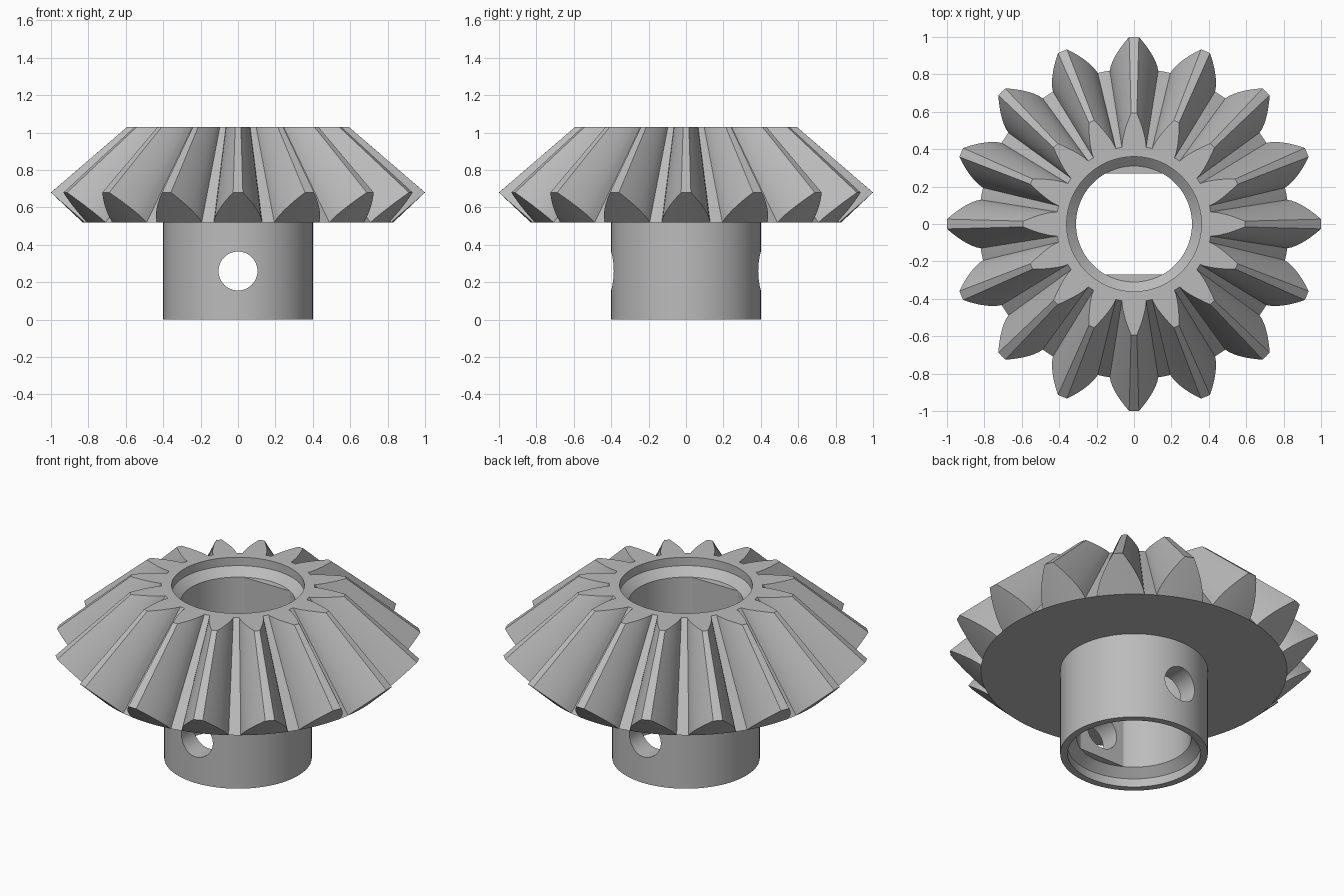
import bpy, bmesh, math

cube = bpy.data.objects.get("Cube")
if cube:
    bpy.data.objects.remove(cube, do_unlink=True)

TEETH = 16
STEPS = 7                     # segments along each tooth flank
Z_BACK, Z_TOP, APEX = 0.52, 1.03, 1.54
R_ROOT, R_TIP, Z_TIP = 0.83, 1.0, 0.68
R_HUB, R_COUNTER, R_BORE, FLAT = 0.40, 0.36, 0.31, 0.27

steel = bpy.data.materials.new("steel_grey")
steel.use_nodes = True
colour = (0.5, 0.5, 0.5, 1)
steel.diffuse_color = colour
steel.node_tree.nodes["Principled BSDF"].inputs["Base Color"].default_value = colour

# Tooth outline on the back cone: (angle, radius, height)
flank = []
for i in range(STEPS + 1):
    s = i / STEPS
    r = R_ROOT + (R_TIP - R_ROOT) * s
    z = Z_BACK + (Z_TIP - Z_BACK) * s
    flank.append(((0.13 - 0.104 * s ** 1.5) / r, r, z))
tooth = [(-a, r, z) for a, r, z in flank] + [(0, R_TIP, Z_TIP)]
tooth += flank[::-1] + [(math.pi / TEETH, R_ROOT, Z_BACK)]
outline = [(a + k * math.tau / TEETH, r, z) for k in range(TEETH) for a, r, z in tooth]


def circle(radius, z, flat=None):
    pts = []
    for a, _, _ in outline:
        x, y = radius * math.cos(a), radius * math.sin(a)
        if flat:
            y = max(-flat, min(flat, y))
        pts.append((x, y, z))
    return pts


def toward_apex(to_top):
    pts = []
    for a, r, z in outline:
        if to_top:
            r, z = r * (APEX - Z_TOP) / (APEX - z), Z_TOP
        pts.append((r * math.cos(a), r * math.sin(a), z))
    return pts


# Closed section: hub, back disc, teeth, top face, counterbores, flatted bore
LIP, SEAT = 0.05, 0.095
rings = [
    circle(R_COUNTER, 0), circle(R_HUB, 0), circle(R_HUB, Z_BACK),
    circle(R_ROOT, Z_BACK), toward_apex(False), toward_apex(True),
    circle(R_COUNTER, Z_TOP), circle(R_COUNTER, Z_TOP - LIP),
    circle(R_BORE, Z_TOP - SEAT), circle(R_BORE, Z_TOP - SEAT, FLAT),
    circle(R_BORE, SEAT, FLAT), circle(R_BORE, SEAT), circle(R_COUNTER, LIP),
]
bm = bmesh.new()
loops = [[bm.verts.new(p) for p in ring] for ring in rings]
count = len(outline)
for k, lower in enumerate(loops):
    upper = loops[(k + 1) % len(loops)]
    for i in range(count):
        j = (i + 1) % count
        bm.faces.new((lower[i], lower[j], upper[j], upper[i]))
bmesh.ops.remove_doubles(bm, verts=bm.verts, dist=1e-5)
bmesh.ops.recalc_face_normals(bm, faces=bm.faces)
mesh = bpy.data.meshes.new("bevel_gear")
bm.to_mesh(mesh)
bm.free()
mesh.materials.append(steel)
gear = bpy.data.objects.new("bevel_gear", mesh)
bpy.context.collection.objects.link(gear)

# Cross hole through the hub
bpy.ops.mesh.primitive_cylinder_add(vertices=48, radius=0.104, depth=1.2,
                                    location=(0, 0, 0.26),
                                    rotation=(math.pi / 2, 0, 0))
cutter = bpy.context.object
cutter.name = "pin_hole_cutter"
cutter.hide_render = True
cutter.data.materials.append(steel)
cut = gear.modifiers.new("pin_hole", "BOOLEAN")
cut.operation = "DIFFERENCE"
cut.solver = "EXACT"
cut.object = cutter

bpy.ops.object.select_all(action="DESELECT")
gear.select_set(True)
bpy.context.view_layer.objects.active = gear
bpy.ops.object.modifier_apply(modifier=cut.name)
bpy.data.objects.remove(cutter, do_unlink=True)
bpy.ops.object.shade_smooth_by_angle(angle=math.radians(25))
